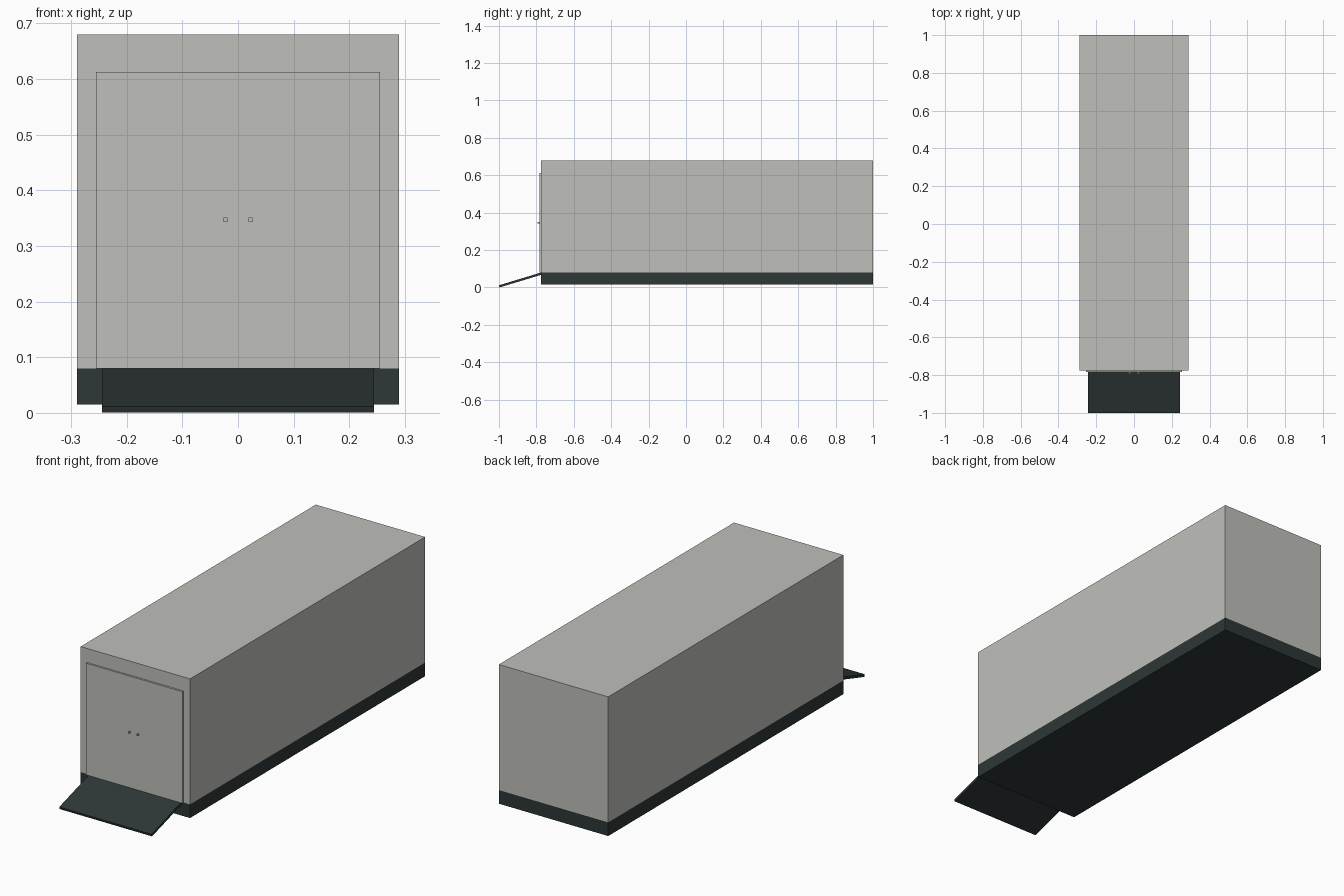
import bpy
import math

cube = bpy.data.objects.get("Cube")
if cube:
    bpy.data.objects.remove(cube, do_unlink=True)


def material(name, rgb):
    m = bpy.data.materials.new(name)
    m.use_nodes = True
    color = (*rgb, 1.0)
    m.diffuse_color = color
    m.node_tree.nodes["Principled BSDF"].inputs["Base Color"].default_value = color
    return m


light_grey = material("light grey", (0.52, 0.525, 0.49))
dark_slate = material("dark slate", (0.027, 0.038, 0.038))


def box(name, low, high, mat):
    """Axis-aligned box between two corners."""
    center = [(a + b) / 2 for a, b in zip(low, high)]
    bpy.ops.mesh.primitive_cube_add(size=1, location=center)
    ob = bpy.context.object
    ob.name = name
    ob.scale = [b - a for a, b in zip(low, high)]
    ob.data.materials.append(mat)
    return ob


HALF_W, FRONT, BACK = 0.289, -0.775, 1.0
BOTTOM, SILL, TOP = 0.015, 0.08, 0.68

# Container body on its dark base
box("base", (-HALF_W, FRONT, BOTTOM), (HALF_W, BACK, SILL), dark_slate)
box("body", (-HALF_W, FRONT, SILL), (HALF_W, BACK, TOP), light_grey)

# Raised door panel with a pair of small handles
DOOR_FRONT = FRONT - 0.009
box("door", (-0.255, DOOR_FRONT, SILL), (0.255, FRONT, 0.613), light_grey)
for side, name in ((-1, "right_handle"), (1, "left_handle")):
    x = side * 0.0225
    box(name, (x - 0.004, DOOR_FRONT - 0.01, 0.343),
        (x + 0.004, DOOR_FRONT, 0.351), light_grey)

# Sloping ramp from the sill to the ground
THICK = 0.012
slope = math.atan2(SILL - THICK, FRONT + 1)
length = (FRONT + 1) / math.cos(slope)
ramp = box("ramp", (-0.244, -length / 2, -THICK / 2),
           (0.244, length / 2, THICK / 2), dark_slate)
ramp.rotation_euler.x = slope
ramp.location = (0, (FRONT - 1) / 2 + 0.001, SILL / 2)
